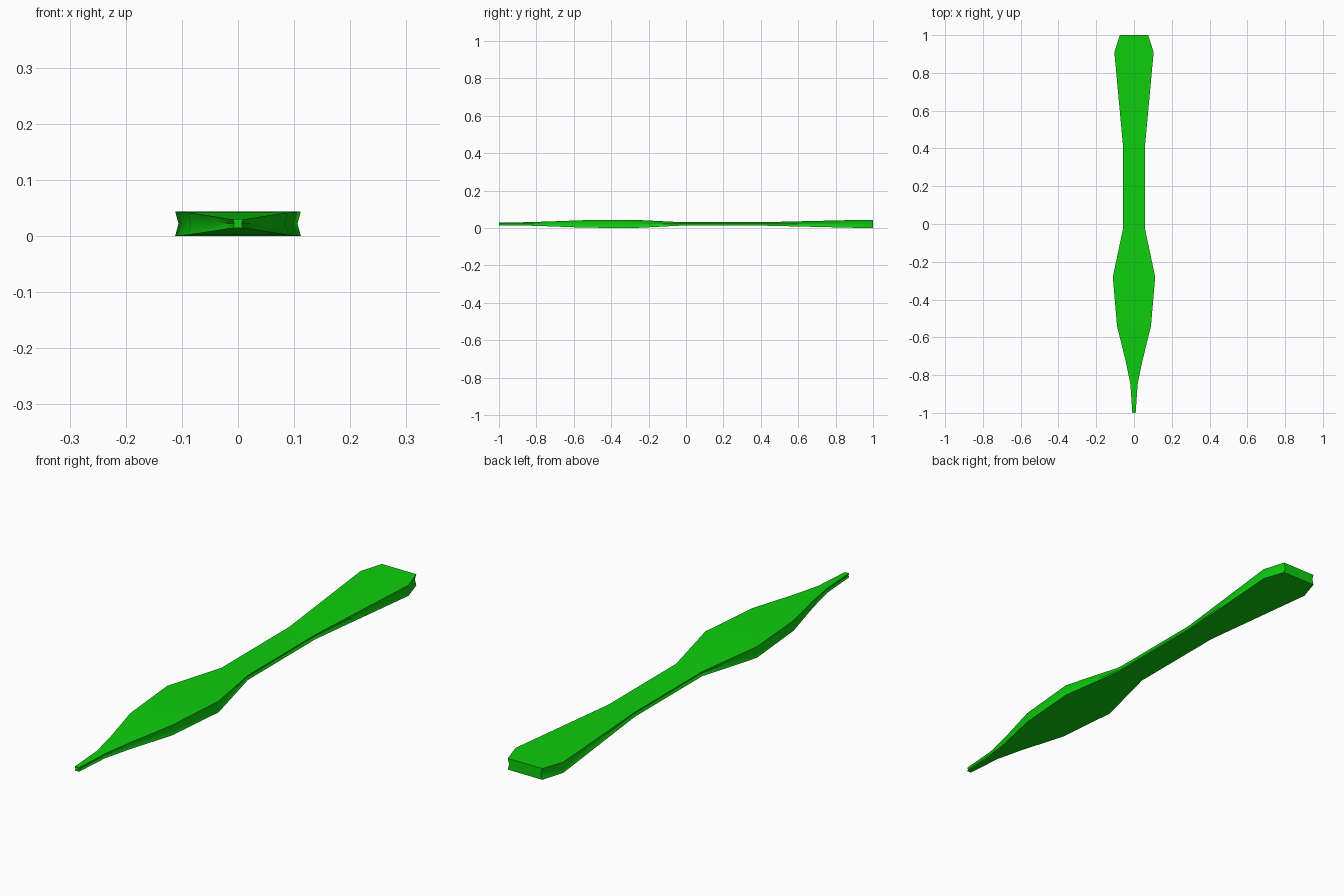
import bpy, bmesh, math

cube = bpy.data.objects.get("Cube")
if cube:
    bpy.data.objects.remove(cube, do_unlink=True)

# Flat green finish
green = bpy.data.materials.new("bright green")
green.use_nodes = True
colour = (0.004, 0.62, 0.004, 1)
green.diffuse_color = colour
green.node_tree.nodes["Principled BSDF"].inputs["Base Color"].default_value = colour

# Stations from pointed tip to spatula end: y, half width, half thickness
MID_Z = 0.022
STATIONS = [
    (-1.0, 0.009, 0.008),
    (-0.85, 0.019, 0.009),
    (-0.73, 0.043, 0.013),
    (-0.54, 0.09, 0.020),
    (-0.28, 0.112, 0.022),
    (-0.02, 0.057, 0.009),
    (0.40, 0.057, 0.009),
    (0.91, 0.104, 0.021),
    (1.0, 0.075, 0.022),
]

bm = bmesh.new()
rings = []
for y, w, t in STATIONS:
    groove = w - min(0.006, w * 0.25)   # shallow groove along the side walls
    section = [(-w, -t), (w, -t), (groove, 0), (w, t), (-w, t), (-groove, 0)]
    rings.append([bm.verts.new((x, y, MID_Z + z)) for x, z in section])

# Skin between neighbouring sections
for a, b in zip(rings, rings[1:]):
    for i in range(len(a)):
        j = (i + 1) % len(a)
        bm.faces.new((a[i], a[j], b[j], b[i]))

# End caps, split at mid height
for ring in (rings[0], rings[-1]):
    low_l, low_r, mid_r, top_r, top_l, mid_l = ring
    bm.faces.new((low_l, low_r, mid_r, mid_l))
    bm.faces.new((mid_l, mid_r, top_r, top_l))
bmesh.ops.recalc_face_normals(bm, faces=bm.faces)

mesh = bpy.data.meshes.new("sculpting_tool")
bm.to_mesh(mesh)
bm.free()
mesh.materials.append(green)
tool = bpy.data.objects.new("sculpting_tool", mesh)
bpy.context.collection.objects.link(tool)

# Soft shading on the faces, crisp outline
bpy.ops.object.select_all(action='DESELECT')
tool.select_set(True)
bpy.context.view_layer.objects.active = tool
bpy.ops.object.shade_smooth_by_angle(angle=math.radians(40))
